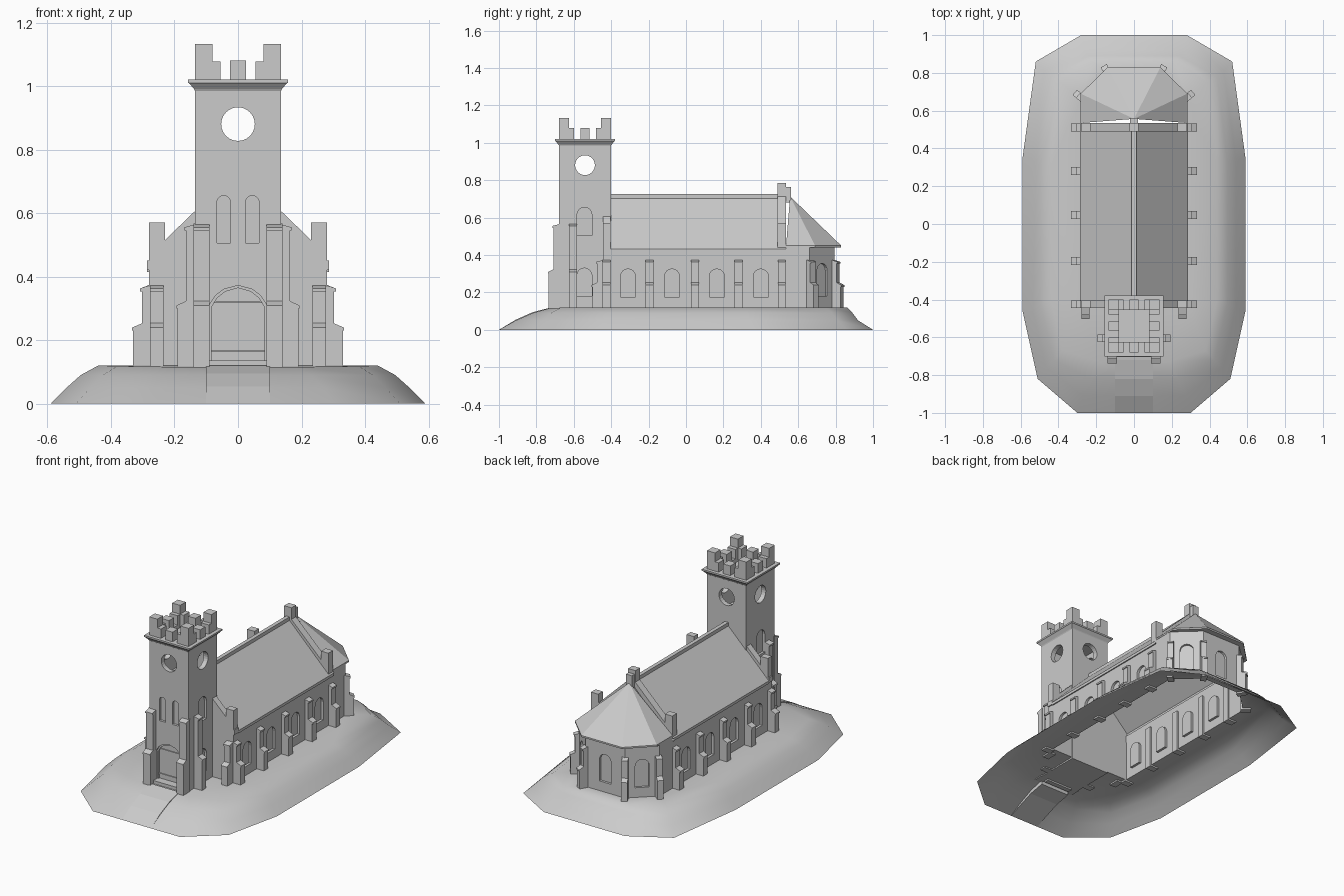
import bpy, bmesh, math
from mathutils import Vector as V

if "Cube" in bpy.data.objects:
    bpy.data.objects.remove(bpy.data.objects["Cube"])

PI = math.pi


def link(name, bm):
    bmesh.ops.recalc_face_normals(bm, faces=bm.faces)
    me = bpy.data.meshes.new(name)
    bm.to_mesh(me)
    bm.free()
    ob = bpy.data.objects.new(name, me)
    bpy.context.collection.objects.link(ob)
    return ob


def loft(name, loops, cap=True):
    bm = bmesh.new()
    rings = [[bm.verts.new(p) for p in lp] for lp in loops]
    n = len(rings[0])
    for a, b in zip(rings, rings[1:]):
        for i in range(n):
            bm.faces.new((a[i], a[(i + 1) % n], b[(i + 1) % n], b[i]))
    if cap:
        bm.faces.new(rings[0])
        bm.faces.new(rings[-1])
    return link(name, bm)


def box(name, x0, x1, y0, y1, z0, z1):
    return loft(name, [[(x0, y0, z), (x1, y0, z), (x1, y1, z), (x0, y1, z)] for z in (z0, z1)])


def prism_y(name, pts, y0, y1):
    return loft(name, [[(x, y, z) for x, z in pts] for y in (y0, y1)])


def mirrored(half):
    return half + [(-x, z) for x, z in reversed(half) if x > 1e-6]


def on_wall(pos, ang, out, along, z):
    c, s = math.cos(ang), math.sin(ang)
    return (pos[0] + c * out - s * along, pos[1] + s * out + c * along, z)


def cut(ob, *cutters):
    for c in cutters:
        m = ob.modifiers.new("cut", 'BOOLEAN')
        m.object, m.operation, m.solver = c, 'DIFFERENCE', 'EXACT'
        dg = bpy.context.evaluated_depsgraph_get()
        me = bpy.data.meshes.new_from_object(ob.evaluated_get(dg))
        ob.modifiers.clear()
        ob.data = me
        bpy.data.objects.remove(c)


def open_faces(ob, test):
    bm = bmesh.new()
    bm.from_mesh(ob.data)
    bmesh.ops.delete(bm, geom=[f for f in bm.faces if all(test(v.co) for v in f.verts)], context='FACES')
    bm.to_mesh(ob.data)
    bm.free()


def window(pos, ang, w, z0, z1, depth=0.015, rise=None):
    """Arched cutter standing in a wall."""
    r = w / 2
    rise = r if rise is None else rise
    pts = [(-r, z0), (r, z0)] + [(r * math.cos(PI * i / 8), z1 - rise + rise * math.sin(PI * i / 8)) for i in range(9)]
    return loft("window_cutter", [[on_wall(pos, ang, o, u, z) for u, z in pts] for o in (-depth, 0.03)])


def buttress(name, pos, ang, d1, z1, d2, z2, w=0.042):
    """Two-stage buttress with sloped, overhanging caps."""
    pr = [(-0.01, 0.11), (d1, 0.11), (d1, z1 - 0.015), (d1 + 0.004, z1 - 0.015), (d1 + 0.004, z1 - 0.006),
          (d2, z1 + 0.008), (d2, z2 - 0.022), (d2 + 0.006, z2 - 0.022), (d2 + 0.006, z2 - 0.012), (-0.01, z2)]
    return loft(name, [[on_wall(pos, ang, o, u, z) for o, z in pr] for u in (-w / 2, w / 2)])


def cylinder(axis):
    pts = [(0.053 * math.cos(2 * PI * i / 24), 0.88 + 0.053 * math.sin(2 * PI * i / 24)) for i in range(24)]
    if axis == 'y':
        return prism_y("round_cutter", pts, -0.8, -0.3)
    return loft("round_cutter", [[(x, -0.54 + u, z) for u, z in pts] for x in (-0.3, 0.3)])


# mound: rings rising to a plateau that is open under the nave
def ring(half, zs):
    r = [(x, y, z) for (x, y), z in zip(half, zs)]
    return r + [(-x, y, z) for x, y, z in reversed(r)]


rings = [
    ring([(.28, 1), (.52, .86), (.59, .35), (.59, -.46), (.51, -.82), (.30, -1)], [0] * 6),
    ring([(.26, .92), (.475, .81), (.54, .34), (.54, -.44), (.465, -.76), (.27, -.91)], [.05] * 6),
    ring([(.24, .89), (.44, .78), (.495, .32), (.495, -.42), (.425, -.72), (.23, -.82)], [.09] * 6),
    ring([(.22, .86), (.39, .75), (.44, .31), (.44, -.40), (.38, -.67), (.18, -.73)], [.12] * 4 + [.118, .115]),
]
mound = loft("mound", rings, cap=False)
bm = bmesh.new()
bm.from_mesh(mound.data)
edges = [e for e in bm.edges if e.is_boundary and e.verts[0].co.z > .1]
hole = [(.28, -.405), (.28, .66), (.135, .795), (-.135, .795), (-.28, .66), (-.28, -.405)]
hv = [bm.verts.new((x, y, .12)) for x, y in hole]
edges += [bm.edges.new((hv[i], hv[(i + 1) % 6])) for i in range(6)]
bmesh.ops.triangle_fill(bm, edges=edges, use_beauty=True)
bmesh.ops.recalc_face_normals(bm, faces=bm.faces)
if sum(f.normal.z for f in bm.faces) < 0:
    bmesh.ops.reverse_faces(bm, faces=bm.faces)
bm.to_mesh(mound.data)
bm.free()
bpy.context.view_layer.objects.active = mound
mound.select_set(True)
bpy.ops.object.shade_smooth_by_angle(angle=math.radians(40))
loft("path", [[(x, y, z) for y, z in [(-1, 0), (-.91, .054), (-.82, .094), (-.72, .12), (-.72, .09), (-.82, .07)]]
              for x in (-.1, .1)])

# nave shell with roof, open below and toward the apse
nave = prism_y("nave", mirrored([(.28, .12), (.28, .415), (.287, .415), (.287, .432), (0, .715)]), -.405, .535)
for s, a in ((1, 0), (-1, PI)):
    cut(nave, *[window((s * .28, y), a, .08, .175, .325) for y in (-.31, -.075, .165, .40)])
    for y in (-.425, -.195, .048, .28, .512):
        buttress("nave_buttress", (s * .28, y), a, .05, .245, .022, .375)
    buttress("front_corner_buttress", (s * .256, -.445), -PI / 2, .055, .245, .03, .375)
    box("eave_corbel", *sorted((s * .27, s * .287)), -.445, -.405, .42, .45)
open_faces(nave, lambda c: c.z < .121 or c.y > .53)
box("roof_ridge", -.012, .012, -.405, .50, .70, .725)

# gables with corner pinnacles
top = [(.28, .57), (.23, .57), (.23, .515), (0, .737)]
prism_y("front_gable", mirrored([(.28, .12)] + top), -.445, -.405)
inner = [(0, .70), (.275, .425)]
band = [(.28, .425)] + top
prism_y("rear_gable", mirrored(band) + [(-.27, .425), (0, .70), (.27, .425)], .49, .535)
box("gable_finial", -.025, .025, .49, .535, .70, .785)
box("gable_finial_step", -.02, .02, .535, .562, .68, .762)

# polygonal apse with hipped roof
wall = [(.28, .535), (.28, .66), (.135, .795), (-.135, .795), (-.28, .66), (-.28, .535)]
eave = [(.282, .535), (.282, .69), (.14, .83), (-.14, .83), (-.282, .69), (-.282, .535)]
levels = [(wall, .12), (wall, .44), (eave, .44), (eave, .45)]
loops = [[(x, y, z) for x, y in p] for p, z in levels]
loops.append([(x * .01, .556 + (y - .5) * .01, .71) for x, y in eave])
apse = loft("apse", loops)
faces = [((0, .795), PI / 2), ((.2075, .7275), PI / 4), ((-.2075, .7275), 3 * PI / 4)]
for p, a in faces:
    cut(apse, window(p, a, .08, .18, .355))
open_faces(apse, lambda c: c.z < .121 or c.y < .56)
for s in (1, -1):
    for x, y, t in ((.272, .662, 40), (.135, .79, 62)):
        a = math.radians(t)
        buttress("apse_buttress", (s * x, y), a if s > 0 else PI - a, .05, .245, .025, .375, .036)

# tower with hollow belfry, round openings, windows and doorway
tower = box("tower", -.135, .135, -.68, -.40, .11, .985)
cut(tower, box("belfry_cutter", -.105, .105, -.65, -.43, .74, .96), cylinder('x'), cylinder('y'))
cut(tower, *[window((x, -.68), -PI / 2, .043, .505, .655) for x in (-.045, .045)])
for s, a in ((1, 0), (-1, PI)):
    cut(tower, *[window((s * .135, -.543), a, .08, z, z + .15) for z in (.18, .505)])
    buttress("tower_side_buttress", (s * .135, -.605), a, .055, .315, .028, .567)
    buttress("tower_front_buttress", (s * .115, -.68), -PI / 2, .055, .315, .028, .567, .05)


def door_cutter(w, top, depth):
    pts = mirrored([(w, .135), (w, top - .06), (w * .8, top - .032), (w * .5, top - .012), (0, top)])
    return prism_y("door_cutter", pts, -.72, -.68 + depth)


cut(tower, door_cutter(.089, .372, .012), door_cutter(.083, .364, .024))
for z in (.165, .32):
    box("door_rail", -.083, .083, -.662, -.654, z - .003, z + .003)
box("door_step", -.09, .09, -.705, -.675, .10, .135)


# cornice with sunken roof, and stepped battlements
def sq(r, z):
    return [(sx * r, -.54 + sy * (r + .004), z) for sx, sy in ((-1, -1), (1, -1), (1, 1), (-1, 1))]


cornice = loft("cornice", [sq(.134, .982), sq(.138, .99), sq(.153, 1.008), sq(.157, 1.01), sq(.157, 1.02)])
cut(cornice, box("roof_cutter", -.08, .08, -.625, -.455, .995, 1.1))
Y = -.54
for s in (1, -1):
    box("side_merlon", *sorted((s * .08, s * .135)), Y - .025, Y + .025, 1.015, 1.08)
    box("end_merlon", -.025, .025, *sorted((Y + s * .085, Y + s * .14)), 1.015, 1.08)
    for t in (1, -1):
        xs, ys = sorted((s * .08, s * .135)), sorted((Y + t * .085, Y + t * .14))
        box("corner_merlon", *xs, *ys, 1.015, 1.133)
        box("corner_step", *sorted((s * .055, s * .08)), *ys, 1.015, 1.078)
        box("corner_step", *xs, *sorted((Y + t * .06, Y + t * .085)), 1.015, 1.078)
